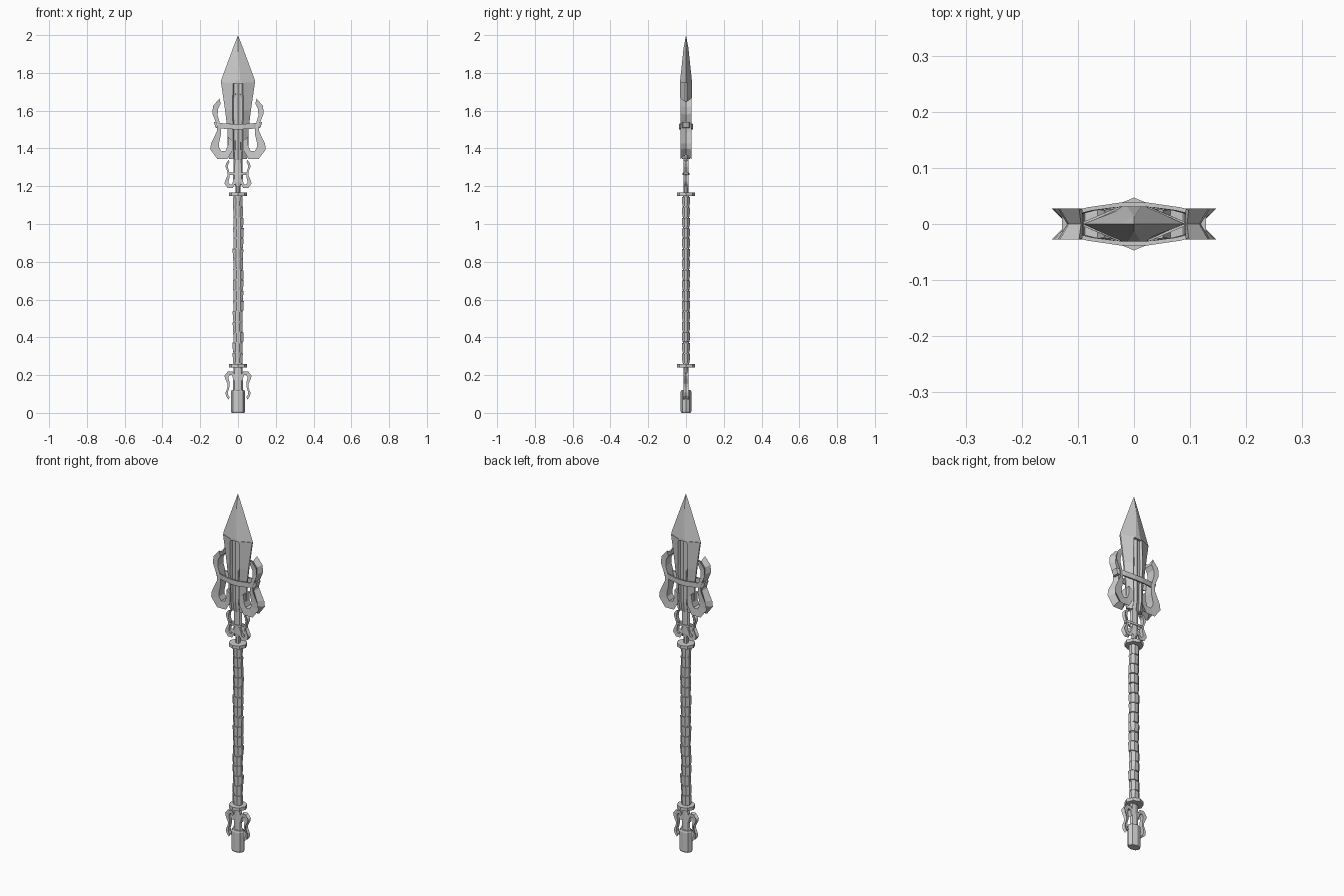
import bpy, bmesh, math, random

if "Cube" in bpy.data.objects:
    bpy.data.objects.remove(bpy.data.objects["Cube"])
random.seed(4)


def loft(name, rings, cap=True, closed=False):
    """Skin a list of equal-length vertex rings."""
    bm = bmesh.new()
    rows = [[bm.verts.new(p) for p in r] for r in rings]
    n = len(rows[0])
    pairs = list(zip(rows, rows[1:]))
    if closed:
        pairs.append((rows[-1], rows[0]))
    for a, b in pairs:
        for i in range(n):
            j = (i + 1) % n
            bm.faces.new((a[i], a[j], b[j], b[i]))
    if cap and not closed:
        bm.faces.new(rows[0])
        bm.faces.new(rows[-1])
    bmesh.ops.remove_doubles(bm, verts=bm.verts, dist=1e-5)
    bmesh.ops.recalc_face_normals(bm, faces=bm.faces)
    me = bpy.data.meshes.new(name)
    bm.to_mesh(me)
    bm.free()
    ob = bpy.data.objects.new(name, me)
    bpy.context.collection.objects.link(ob)
    return ob


def oval(rx, ry, z, n=8, dx=0, tilt=0, turn=0):
    pts = []
    for i in range(n):
        a = 2 * math.pi * i / n + turn
        x = rx * math.cos(a)
        pts.append((x + dx, ry * math.sin(a), z + tilt * x))
    return pts


def mirror_x(ob):
    ob.modifiers.new("mirror", 'MIRROR').use_axis = (True, False, False)


# Blade: faceted head, then fullered lower body
def head_ring(w, c, d, z):
    return [(w, 0, z), (c, d, z), (-c, d, z), (-w, 0, z), (-c, -d, z), (c, -d, z)]


loft("blade_head", [head_ring(.027, .0, .013, 1.93), head_ring(.09, .012, .031, 1.76),
                    head_ring(.09, .022, .031, 1.745)])
loft("blade_tip", [head_ring(.027, 0, .013, 1.93), head_ring(0, 0, 0, 2.0)], cap=False)


def body_ring(w, c, d, z):
    g, r = c * .8, d * .55
    half = [(w, .004, z), (c, d, z), (g, r, z), (-g, r, z), (-c, d, z), (-w, .004, z)]
    return half + [(x, -y, z) for x, y, z in reversed(half)]


loft("blade_body", [body_ring(.09, .026, .031, 1.75), body_ring(.068, .03, .030, 1.6),
                    body_ring(.056, .026, .028, 1.5), body_ring(.056, .026, .026, 1.4),
                    body_ring(.048, .022, .02, 1.345)])

# Central rod running from the upper collar into the blade
loft("blade_rod", [oval(.012, .012, 1.16), oval(.012, .012, 1.2), oval(.026, .014, 1.22),
                   oval(.024, .014, 1.34), oval(.02, .024, 1.4), oval(.016, .024, 1.76)])

# Curled hook: inner and outer edges as (x, z), V-groove on the outer face
INNER = [(.052, 1.46), (.054, 1.415), (.065, 1.388), (.087, 1.385), (.1, 1.405),
         (.1, 1.43), (.09, 1.475), (.092, 1.52), (.108, 1.575), (.106, 1.61), (.092, 1.635)]
OUTER = [(.03, 1.44), (.03, 1.39), (.055, 1.345), (.11, 1.345), (.147, 1.395),
         (.143, 1.425), (.112, 1.49), (.112, 1.525), (.136, 1.585), (.132, 1.625), (.098, 1.665)]


def hook(name, scale=1.0, z0=0.0, flip=1, depth=.028, shift=0.0):
    rings = []
    for (xi, zi), (xo, zo) in zip(INNER, OUTER):
        xm, zm = xo + (xi - xo) * .6, zo + (zi - zo) * .6
        ring = [(xi, -depth * .9, zi), (xi, depth * .9, zi), (xo, depth, zo),
                (xm, 0, zm), (xo, -depth, zo)]
        rings.append([(x * scale + shift, y, z0 + flip * (z - 1.345) * scale)
                      for x, y, z in ring])
    mirror_x(loft(name, rings))


hook("large_hooks", 1, 1.345)
hook("neck_hooks", .47, 1.19, 1, .012, .002)
hook("base_hooks", .47, .22, -1, .012, .002)


# Bands that bind the hooks to the shaft
def band(name, w, d, z, h, t):
    def outline(k, inset, zz):
        a, b = w * k - inset, d - inset * .6
        half = [(a, b * .45), (a * .65, b * .78), (a * .2, b),
                (-a * .2, b), (-a * .65, b * .78), (-a, b * .45)]
        pts = half + [(x, -y) for x, y in reversed(half)]
        return [(x, y, zz + .01 * (abs(x) / .125) ** 2) for x, y in pts]
    loft(name, [outline(.93, 0, z - h), outline(1, 0, z + h),
                outline(1, t, z + h), outline(.93, t, z - h)], closed=True)


band("large_band", .128, .038, 1.515, .014, .012)
band("neck_band", .058, .018, 1.265, .006, .006)

# Collars at both ends of the grip
for name, z in (("upper_collar", 1.157), ("lower_collar", .25)):
    loft(name, [oval(.048, .047, z - .009), oval(.048, .047, z + .009)])

# Grip: core with slightly uneven wrapped segments
loft("grip_core", [oval(.023, .017, .24), oval(.023, .017, 1.16)])
count, low, high = 16, .262, 1.146
step = (high - low) / count
for i in range(count):
    z = low + i * step
    dx, tilt = random.uniform(-.003, .003), random.uniform(-.1, .1)
    r = random.uniform(.027, .03)
    loft("grip_wrap_%02d" % (i + 1),
         [oval(r - .001, .021, z + .003, 8, dx, tilt, math.pi / 8),
          oval(r + .001, .023, z + step - .003, 8, dx, tilt, math.pi / 8)])

# Base rod and butt cap
loft("base_rod", [oval(.027, .014, .1), oval(.024, .013, .25)])
loft("butt_cap", [oval(.034, .024, 0), oval(.038, .028, .008),
                  oval(.038, .028, .112), oval(.034, .024, .12)])
